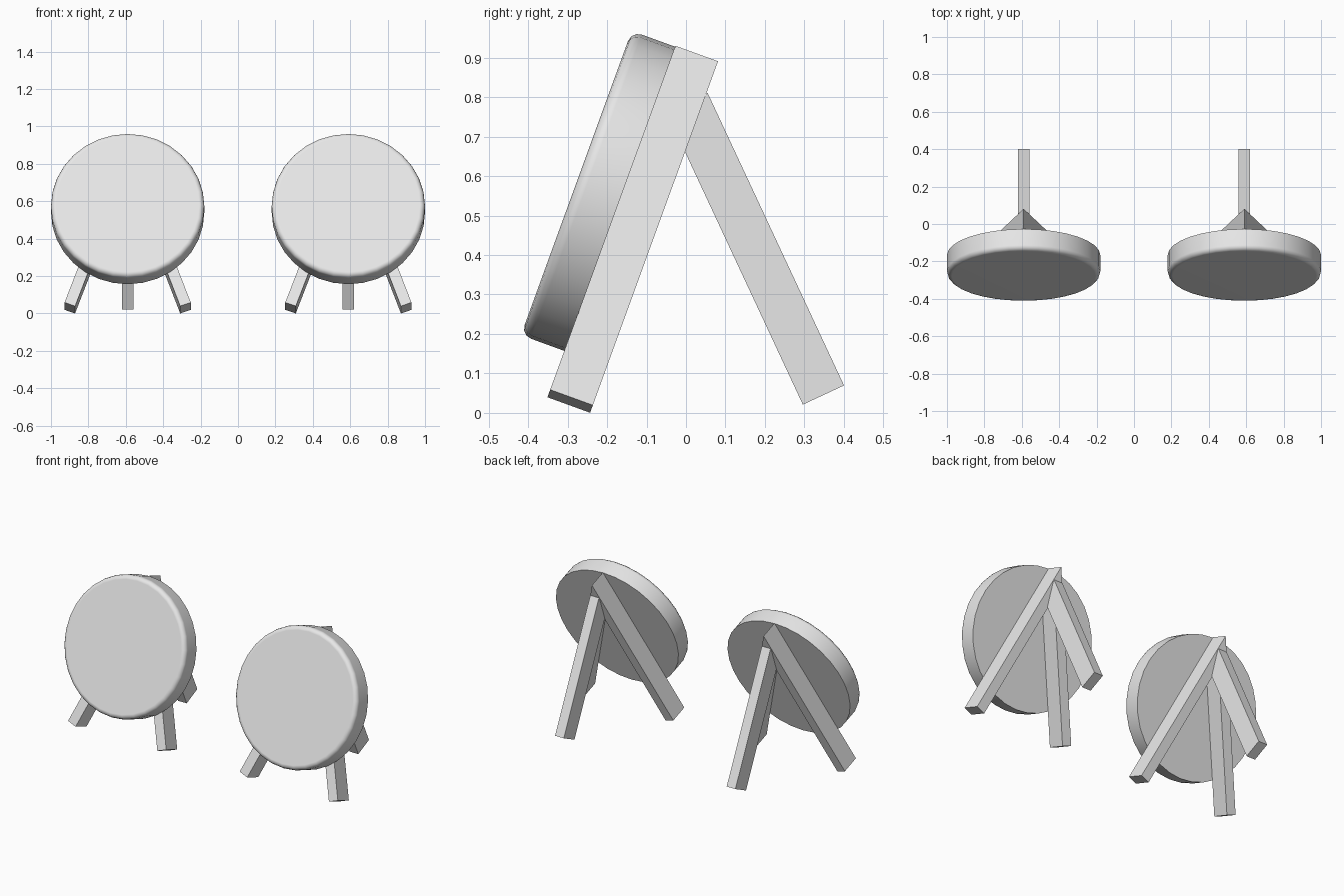
import bpy, bmesh, math
from mathutils import Vector, Matrix

cube = bpy.data.objects.get("Cube")
if cube:
    bpy.data.objects.remove(cube, do_unlink=True)

TILT = math.radians(20)      # backward lean of the board and front legs
SPLAY = math.radians(20)     # sideways spread of the front legs
REAR = math.radians(25)      # slope of the rear leg
WIDTH, DEPTH = 0.06, 0.115   # leg section
RADIUS, THICK = 0.41, 0.118
UP = Vector((0, math.sin(TILT), math.cos(TILT)))
FRONT = Vector((0, -math.cos(TILT), math.sin(TILT)))

grey = bpy.data.materials.new("plain grey")
grey.use_nodes = True
grey.diffuse_color = (0.8, 0.8, 0.8, 1)
grey.node_tree.nodes["Principled BSDF"].inputs["Base Color"].default_value = (0.8, 0.8, 0.8, 1)


def finish(name, bm):
    bmesh.ops.recalc_face_normals(bm, faces=bm.faces)
    mesh = bpy.data.meshes.new(name)
    bm.to_mesh(mesh)
    bm.free()
    mesh.materials.append(grey)
    obj = bpy.data.objects.new(name, mesh)
    bpy.context.collection.objects.link(obj)
    return obj


def prism(name, outline, depth):
    """Extrude a closed outline of points along a vector."""
    bm = bmesh.new()
    face = bm.faces.new([bm.verts.new(p) for p in outline])
    new = bmesh.ops.extrude_face_region(bm, geom=[face])["geom"]
    bmesh.ops.translate(bm, vec=depth, verts=[g for g in new if isinstance(g, bmesh.types.BMVert)])
    # extruding a lone face leaves the starting cap in place
    return finish(name, bm)


def board(name, cx):
    """Leaning round board with a rounded front rim."""
    bm = bmesh.new()
    bmesh.ops.create_cone(bm, cap_ends=True, segments=32, radius1=RADIUS, radius2=RADIUS, depth=THICK)
    rim = [e for e in bm.edges if all(v.co.z > 0 for v in e.verts)]
    bmesh.ops.bevel(bm, geom=rim, offset=0.027, segments=3, profile=0.5, affect='EDGES')
    centre = Vector((cx, -0.167, 0.542)) + FRONT * THICK / 2
    turn = Matrix.Rotation(math.pi / 2 - TILT, 4, 'X')
    bm.transform(Matrix.Translation(centre) @ turn)
    obj = finish(name, bm)
    bpy.ops.object.select_all(action='DESELECT')
    obj.select_set(True)
    bpy.context.view_layer.objects.active = obj
    bpy.ops.object.shade_smooth_by_angle(angle=math.radians(50))
    mod = obj.modifiers.new("flat cap normals", 'WEIGHTED_NORMAL')
    mod.keep_sharp = True


def front_leg(name, cx, side):
    """Splayed leg mitred against its partner on the centre plane."""
    apex = Vector((cx, -0.027, 0.93))
    outer, drop = 0.927, WIDTH / math.sin(SPLAY)
    x = outer * math.tan(SPLAY)
    plan = [(0, 0), (x, outer),
            (x - WIDTH * math.cos(SPLAY), outer + WIDTH * math.sin(SPLAY)), (0, drop)]
    prism(name, [apex + Vector((side * px, 0, 0)) - UP * pv for px, pv in plan], -FRONT * DEPTH)


def rear_leg(name, cx):
    """Straight square-ended strut whose top sits inside the front legs."""
    top = Vector((cx - WIDTH / 2, 0.055, 0.81))
    along = Vector((0, math.sin(REAR), -math.cos(REAR))) * 0.817
    across = Vector((0, -math.cos(REAR), -math.sin(REAR))) * DEPTH
    prism(name, [top, top + along, top + along + across, top + across], Vector((WIDTH, 0, 0)))


# Two identical stands side by side
for label, cx in (("right", -0.59), ("left", 0.59)):
    board(label + "_round_board", cx)
    front_leg(label + "_stand_front_leg_right", cx, -1)
    front_leg(label + "_stand_front_leg_left", cx, 1)
    rear_leg(label + "_stand_rear_leg", cx)
